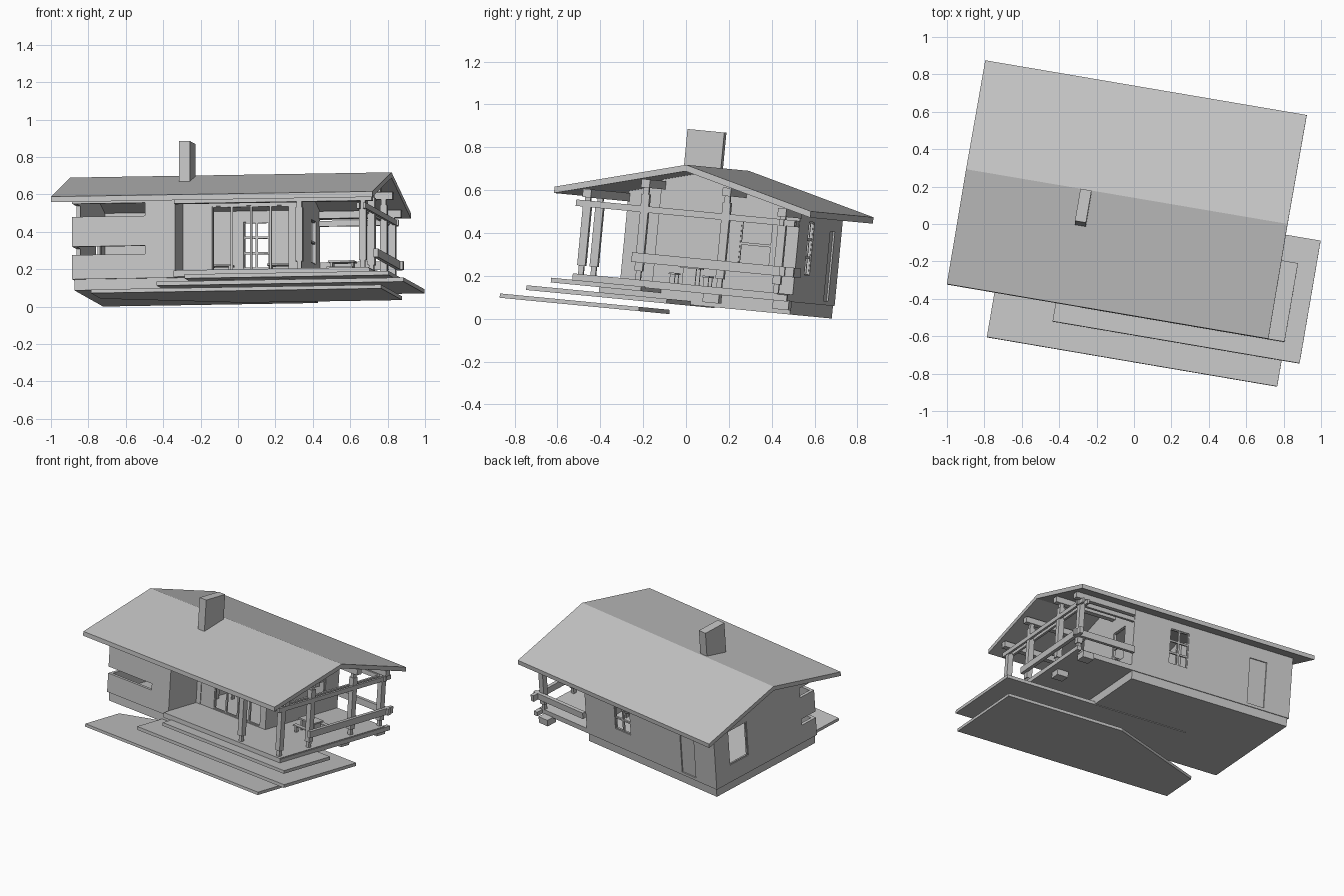
import bpy, bmesh
from math import radians
from mathutils import Matrix

cube = bpy.data.objects.get("Cube")
if cube:
    bpy.data.objects.remove(cube, do_unlink=True)

mat = bpy.data.materials.new("plain_grey")
mat.use_nodes = True
grey = (0.55, 0.55, 0.55, 1)
mat.diffuse_color = grey
mat.node_tree.nodes["Principled BSDF"].inputs["Base Color"].default_value = grey

# The whole house is turned and leans gently to the back
PLACE = Matrix.Rotation(radians(-5.5), 4, "X") @ Matrix.Rotation(radians(-9.7), 4, "Z")
RIDGE, EAVE_F, EAVE_B, TOP, PITCH, ROOF = 0.071, -0.539, 0.68, 0.715, 0.2627, 0.03
parts = []


def under(y):
    """Height of the roof underside at depth y."""
    return TOP - ROOF - abs(y - RIDGE) * PITCH


def prism(name, pts, axis, lo, hi):
    """Extrude an outline along x (points are y, z) or z (points are x, y)."""
    bm = bmesh.new()
    make = (lambda p, t: (t, *p)) if axis == "x" else (lambda p, t: (*p, t))
    face = bm.faces.new([bm.verts.new(make(p, lo)) for p in pts])
    geo = bmesh.ops.extrude_face_region(bm, geom=[face])["geom"]
    move = (hi - lo, 0, 0) if axis == "x" else (0, 0, hi - lo)
    bmesh.ops.translate(bm, vec=move, verts=[v for v in geo if isinstance(v, bmesh.types.BMVert)])
    bmesh.ops.recalc_face_normals(bm, faces=bm.faces)
    mesh = bpy.data.meshes.new(name)
    bm.to_mesh(mesh)
    bm.free()
    mesh.materials.append(mat)
    ob = bpy.data.objects.new(name, mesh)
    bpy.context.collection.objects.link(ob)
    parts.append(ob)
    return ob


def box(name, x, y, z):
    pts = [(x[0], y[0]), (x[1], y[0]), (x[1], y[1]), (x[0], y[1])]
    return prism(name, pts, "z", *z)


def cut(ob, *holes):
    """Cut box-shaped openings, each given as x, y and z ranges."""
    for hole in holes:
        tool = box("cutter", *hole)
        parts.remove(tool)
        tool.hide_render = True
        mod = ob.modifiers.new("opening", "BOOLEAN")
        mod.operation, mod.solver, mod.object = "DIFFERENCE", "EXACT", tool
        bpy.context.view_layer.update()
        mesh = bpy.data.meshes.new_from_object(ob.evaluated_get(bpy.context.evaluated_depsgraph_get()))
        ob.modifiers.clear()
        ob.data = mesh
        bpy.data.objects.remove(tool, do_unlink=True)


def wall(name, x, y, base=0.125):
    """Wall that meets the roof underside."""
    pts = [(y[0], base), (y[1], base), (y[1], under(y[1]))]
    if y[0] < RIDGE < y[1]:
        pts.append((RIDGE, under(RIDGE)))
    return prism(name, pts + [(y[0], under(y[0]))], "x", *x)


# Main outline of the house
LEFT, INNER, RIGHT = -0.835, -0.277, 0.35
FRONT, PORCH, BACK, T = -0.375, -0.116, 0.552, 0.022

# Roof and chimney
outline = [(EAVE_F, under(EAVE_F)), (EAVE_F, under(EAVE_F) + ROOF), (RIDGE, TOP),
           (EAVE_B, under(EAVE_B) + ROOF), (EAVE_B, under(EAVE_B)), (RIDGE, TOP - ROOF)]
prism("roof", outline, "x", -0.923, 0.821)
box("chimney", (-0.3, -0.24), (-0.12, 0.055), (0.16, 0.882))

# Foundation, floor and terraces
box("foundation", (LEFT + 0.01, RIGHT - 0.01), (FRONT + 0.01, BACK - 0.006), (0.066, 0.126))
box("floor", (INNER, 0.78), (-0.42, BACK), (0.125, 0.16))
box("upper_step", (-0.205, 0.902), (-0.5, -0.072), (0.108, 0.13))
box("middle_terrace", (-0.34, 1.0), (-0.596, 0.072), (0.062, 0.084))
prism("lower_terrace", [(-0.673, -0.734), (0.902, -0.734), (0.902, -0.072),
                        (0.05, -0.072), (-0.673, -0.42)], "z", 0.014, 0.034)

# Walls with openings
slots = [((LEFT - 0.1, -0.44), (FRONT - 0.1, FRONT + 0.13), z) for z in ((0.255, 0.3), (0.46, 0.53))]
cut(wall("front_wall", (LEFT, INNER), (FRONT, FRONT + T)), *slots)
cut(wall("left_wall", (LEFT, LEFT + T), (FRONT, BACK)), *slots,
    ((LEFT - 0.1, LEFT + 0.1), (0.25, 0.42), (0.25, 0.5)))
cut(wall("back_wall", (LEFT, RIGHT), (BACK - T, BACK)),
    ((-0.06, 0.08), (0.5, 0.6), (0.255, 0.505)),
    ((-0.645, -0.52), (BACK - 0.008, 0.6), (0.145, 0.47)))
cut(wall("right_wall", (RIGHT - T, RIGHT), (PORCH, BACK)),
    ((0.3, 0.4), (0.28, 0.43), (0.26, 0.49)))
cut(wall("porch_wall", (INNER, RIGHT), (PORCH, PORCH + T)),
    ((-0.12, 0.3), (-0.2, 0), (0.165, 0.53)))
wall("inner_wall", (INNER - T, INNER), (FRONT, BACK))


# Window frames and bars; across is the direction the window runs in
def window(name, across, at, a, z, bars=1, rails=1):
    w = 0.006

    def bar(label, ar, zr):
        x, y = (ar, at) if across == "x" else (at, ar)
        box(name + label, x, y, zr)

    for i in range(bars + 2):
        c = a[0] + (a[1] - a[0]) * i / (bars + 1)
        bar("_upright", (c - w, c + w), z)
    for i in range(rails + 2):
        c = z[0] + (z[1] - z[0]) * i / (rails + 1)
        bar("_crossbar", a, (c - w, c + w))


window("back_window", "x", (0.535, 0.547), (-0.06, 0.08), (0.255, 0.505), 1, 2)
window("right_window", "y", (0.333, 0.345), (0.28, 0.43), (0.26, 0.49), 0, 1)
window("left_window", "y", (-0.83, -0.818), (0.25, 0.42), (0.25, 0.5), 0, 0)
window("porch_window", "x", (-0.112, -0.1), (-0.12, 0.3), (0.165, 0.53), 3, 0)

# Porch posts with slim feet, and purlins under the roof
rows = [-0.388, PORCH, 0.27, 0.54]


def post(x, y):
    r = 0.019
    box("post_foot", (x - 0.012, x + 0.012), (y - 0.012, y + 0.012), (0.15, 0.21))
    box("post", (x - r, x + r), (y - r, y + r), (0.2, under(y) - 0.075))
    box("post_head", (x - 0.013, x + 0.013), (y - 0.013, y + 0.013), (under(y) - 0.08, under(y) - 0.03))


for y in rows:
    post(0.745, y)
    start = INNER if y < FRONT else RIGHT
    box("purlin", (start, 0.795), (y - 0.02, y + 0.02), (under(y) - 0.045, under(y) - 0.006))
post(0.4, rows[0])
for x in (0.725, 0.76):
    box("tie_beam", (x - 0.008, x + 0.008), (-0.44, 0.6), (0.475, 0.505))
box("rear_tie_beam", (RIGHT, 0.78), (0.53, 0.55), (0.475, 0.505))

# Railings and deck supports
box("side_rail", (0.76, 0.785), (-0.15, 0.62), (0.24, 0.285))
box("rear_rail", (RIGHT, 0.8), (0.555, 0.58), (0.24, 0.285))
box("side_deck_beam", (0.755, 0.785), (-0.42, 0.6), (0.125, 0.155))
for y in (0.234, 0.566):
    box("pier", (0.66, 0.74), (y - 0.038, y + 0.038), (0.085, 0.13))


# Tables with benches
def table(x, y, w=0.07, d=0.045):
    box("table_top", (x - w, x + w), (y - d, y + d), (0.235, 0.245))
    for i in (-1, 1):
        c = x + i * w * 0.8
        box("table_leg", (c - 0.006, c + 0.006), (y - d * 0.7, y + d * 0.7), (0.16, 0.236))
        b = y + i * (d + 0.035)
        box("bench_seat", (x - w, x + w), (b - 0.016, b + 0.016), (0.2, 0.208))
        for j in (-1, 1):
            c = x + j * w * 0.7
            box("bench_leg", (c - 0.006, c + 0.006), (b - 0.012, b + 0.012), (0.16, 0.201))


table(0.55, 0.1)
table(-0.13, 0.2)
table(0.2, 0.2)

for ob in parts:
    ob.data.transform(PLACE)
